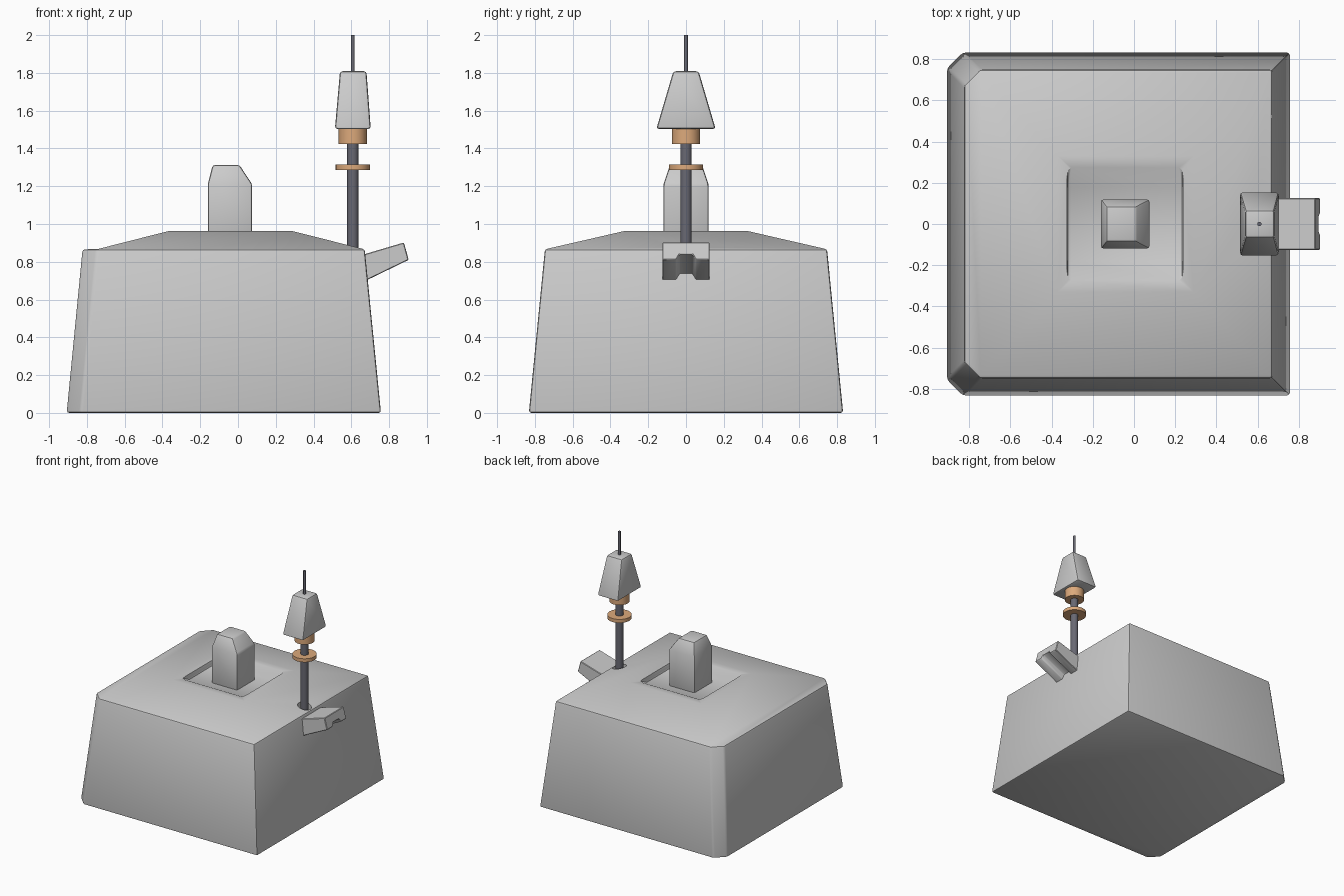
import bpy, bmesh
from math import radians

if "Cube" in bpy.data.objects:
    bpy.data.objects.remove(bpy.data.objects["Cube"])


def material(name, rgb):
    m = bpy.data.materials.new(name)
    m.diffuse_color = (*rgb, 1)
    m.use_nodes = True
    m.node_tree.nodes["Principled BSDF"].inputs["Base Color"].default_value = m.diffuse_color
    return m


COPPER = material("copper", (0.72, 0.40, 0.20))
STEEL = material("dark_steel", (0.14, 0.14, 0.17))


def activate(ob):
    bpy.ops.object.select_all(action='DESELECT')
    ob.select_set(True)
    bpy.context.view_layer.objects.active = ob


def make(name, verts, faces=None, mat=None):
    """Object from points and faces, or from the convex hull of the points."""
    bm = bmesh.new()
    vs = [bm.verts.new(v) for v in verts]
    if faces:
        for f in faces:
            bm.faces.new([vs[i] for i in f])
    else:
        bmesh.ops.convex_hull(bm, input=vs)
        bmesh.ops.dissolve_limit(bm, angle_limit=0.01, verts=bm.verts, edges=bm.edges)
    bmesh.ops.recalc_face_normals(bm, faces=bm.faces)
    me = bpy.data.meshes.new(name)
    bm.to_mesh(me)
    bm.free()
    ob = bpy.data.objects.new(name, me)
    bpy.context.collection.objects.link(ob)
    if mat:
        me.materials.append(mat)
    return ob


def rect(x0, x1, y, z):
    return [(x0, -y, z), (x1, -y, z), (x1, y, z), (x0, y, z)]


def bevel(ob, width, segments=2):
    activate(ob)
    m = ob.modifiers.new("bevel", 'BEVEL')
    m.width, m.segments = width, segments
    m.limit_method, m.angle_limit = 'ANGLE', radians(28)
    bpy.ops.object.modifier_apply(modifier=m.name)


def smooth(ob):
    activate(ob)
    bpy.ops.object.shade_smooth_by_angle(angle=radians(30))


def cut(ob, cutter):
    activate(ob)
    m = ob.modifiers.new("cut", 'BOOLEAN')
    m.object, m.operation, m.solver = cutter, 'DIFFERENCE', 'EXACT'
    bpy.ops.object.modifier_apply(modifier=m.name)
    bpy.data.objects.remove(cutter)


def cylinder(name, r, z0, z1, mat=None, sides=32):
    bpy.ops.mesh.primitive_cylinder_add(vertices=sides, radius=r, depth=z1 - z0,
                                        location=(0.608, 0, (z0 + z1) / 2))
    ob = bpy.context.object
    ob.name = name
    if mat:
        ob.data.materials.append(mat)
    return ob


# Body: tapered walls, two chamfered left corners, low hipped roof
def outline(x0, x1, y, c, z):
    return [(x0 + c, -y, z), (x1, -y, z), (x1, y, z),
            (x0 + c, y, z), (x0, y - c, z), (x0, c - y, z)]


verts = (outline(-0.907, 0.757, 0.832, 0.075, 0) + outline(-0.823, 0.671, 0.747, 0.075, 0.866)
         + rect(-0.37, 0.29, 0.33, 0.962))
walls = [(i, (i + 1) % 6, 6 + (i + 1) % 6, 6 + i) for i in range(6)]
roof = [(6, 7, 13, 12), (7, 8, 14, 13), (8, 9, 15, 14), (9, 6, 12, 15),
        (6, 9, 10, 11), (12, 13, 14, 15)]
body = make("body", verts, [tuple(range(6))] + walls + roof)
bevel(body, 0.013)

# Shallow roof recess with sloped ends, and the mast socket
recess = make("recess_cutter", rect(-0.325, 0.238, 0.18, 0.915) + rect(-0.325, 0.238, 0.37, 1.01))
bevel(recess, 0.02)
cut(body, recess)
cut(body, cylinder("socket_cutter", 0.052, 0.80, 1.0))
smooth(body)

# Centre block with off-centre tapered top
block = make("centre_block", rect(-0.16, 0.075, 0.119, 0.90) + rect(-0.16, 0.075, 0.119, 1.21)
             + rect(-0.134, 0.008, 0.085, 1.312))
bevel(block, 0.012)
smooth(block)

# Side spout: section with a groove underneath, lofted outwards
section = [(-0.125, 0), (-0.053, 0), (-0.034, 0.03), (0.034, 0.03),
           (0.053, 0), (0.125, 0), (0.125, 1), (-0.125, 1)]


def ring(x_low, x_high, low, high, groove):
    pts = []
    for y, t in section:
        top = t == 1
        pts.append((x_high if top else x_low - 0.25 * t * groove, y,
                    high if top else low + t * groove))
    return pts


verts = ring(0.662, 0.662, 0.693, 0.838, 1) + ring(0.903, 0.878, 0.81, 0.902, 1)
faces = [tuple(range(8)), tuple(range(8, 16))]
faces += [(i, (i + 1) % 8, 8 + (i + 1) % 8, 8 + i) for i in range(8)]
spout = make("side_spout", verts, faces)
bevel(spout, 0.004, 1)
smooth(spout)

# Mast, rings and antenna tip
for name, r, z0, z1, mat in (("mast", 0.03, 0.79, 1.46, STEEL),
                             ("lower_ring", 0.091, 1.285, 1.314, COPPER),
                             ("upper_collar", 0.075, 1.424, 1.515, COPPER),
                             ("antenna_tip", 0.01, 1.78, 2.0, STEEL)):
    smooth(cylinder(name, r, z0, z1, mat))

# Tapered head on the mast
head = make("mast_head", rect(0.513, 0.703, 0.157, 1.503) + rect(0.54, 0.68, 0.067, 1.809))
bevel(head, 0.014)
smooth(head)
